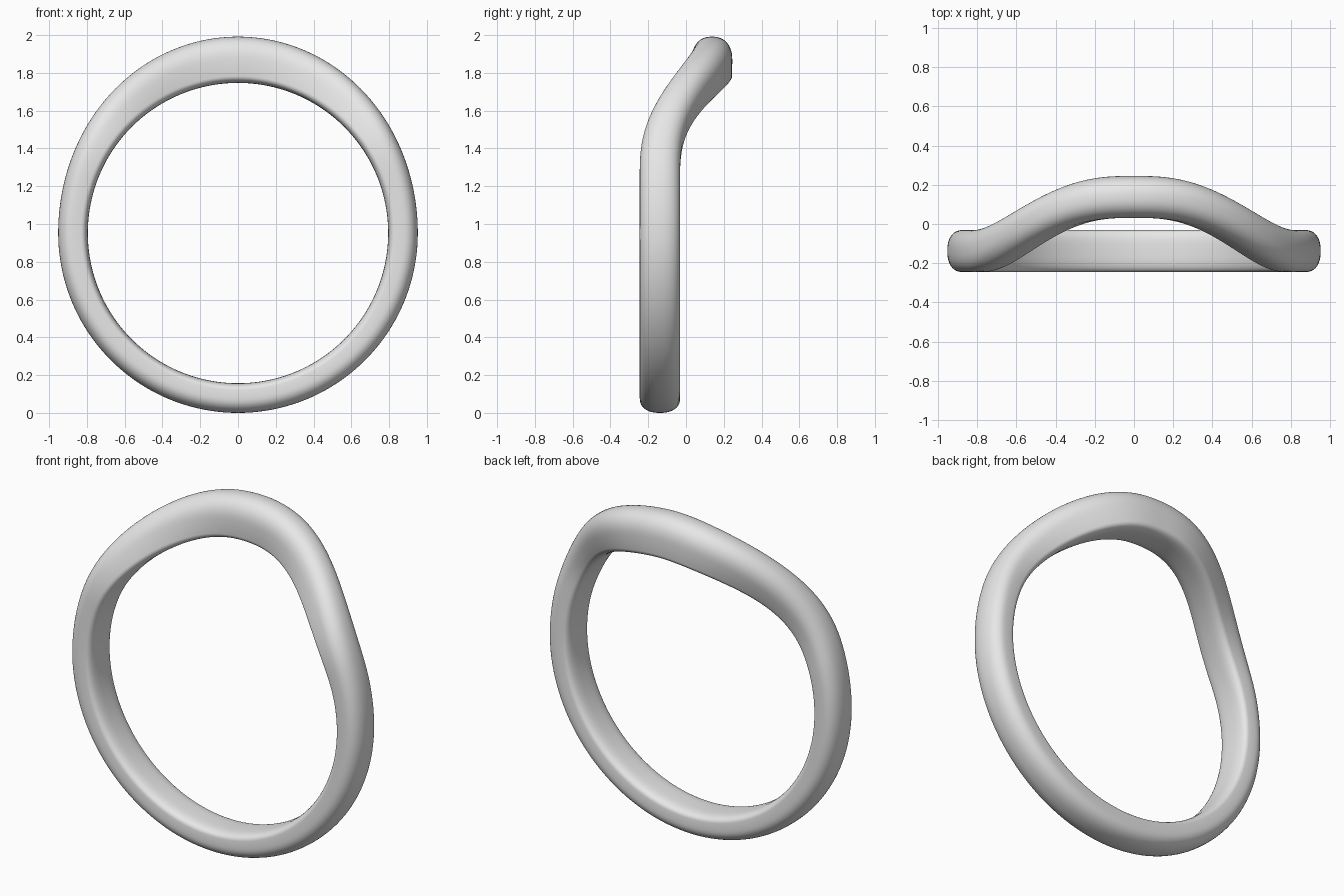
import bpy
import bmesh
from math import sin, cos, pi, copysign, degrees

cube = bpy.data.objects.get("Cube")
if cube:
    bpy.data.objects.remove(cube, do_unlink=True)

INNER_RADIUS = 0.795
CENTRE_Z = 0.96
HALF_WIDTH = 0.107
STEPS = 160
SIDES = 48


def material(name, colour):
    mat = bpy.data.materials.new(name)
    mat.use_nodes = True
    mat.diffuse_color = colour
    mat.node_tree.nodes["Principled BSDF"].inputs["Base Color"].default_value = colour
    return mat


def rounded(value, exponent):
    return copysign(abs(value) ** (2 / exponent), value)


def sweep_back(angle):
    """How far the band leans back: full at the crown, none past 70 degrees."""
    t = max(0, 1 - degrees(angle) / 70)
    return t ** 3 * (6 * t * t - 15 * t + 10)


def section(thickness):
    """Band profile: domed outside, nearly flat inside with soft corners."""
    points = []
    for i in range(SIDES):
        a = 2 * pi * i / SIDES
        c, s = cos(a), sin(a)
        if s >= 0:
            half = thickness / 2
            points.append((HALF_WIDTH * rounded(c, 2.3), half + half * rounded(s, 2.3)))
        else:
            points.append((HALF_WIDTH * rounded(c, 3.2), 0.05 + 0.05 * rounded(s, 3.2)))
    return points


# Ring band, thicker and bent back at the crown
bm = bmesh.new()
rings = []
for i in range(STEPS):
    angle = 2 * pi * i / STEPS
    from_top = min(angle, 2 * pi - angle)
    thickness = 0.157 + 0.088 * max(0, cos(angle)) ** 2
    y_mid = -0.138 + 0.276 * sweep_back(from_top)
    rings.append([
        bm.verts.new(((INNER_RADIUS + v) * sin(angle), y_mid + u,
                      CENTRE_Z + (INNER_RADIUS + v) * cos(angle)))
        for u, v in section(thickness)])

for i in range(STEPS):
    a, b = rings[i], rings[(i + 1) % STEPS]
    for j in range(SIDES):
        k = (j + 1) % SIDES
        bm.faces.new((a[j], a[k], b[k], b[j]))
bmesh.ops.recalc_face_normals(bm, faces=bm.faces)

# Rest the band on the ground
lowest = min(v.co.z for v in bm.verts)
bmesh.ops.translate(bm, verts=bm.verts, vec=(0, 0, -lowest))

mesh = bpy.data.meshes.new("ring_band")
bm.to_mesh(mesh)
bm.free()
mesh.materials.append(material("light_grey", (0.8, 0.8, 0.8, 1)))
mesh.shade_smooth()
band = bpy.data.objects.new("ring_band", mesh)
bpy.context.collection.objects.link(band)
